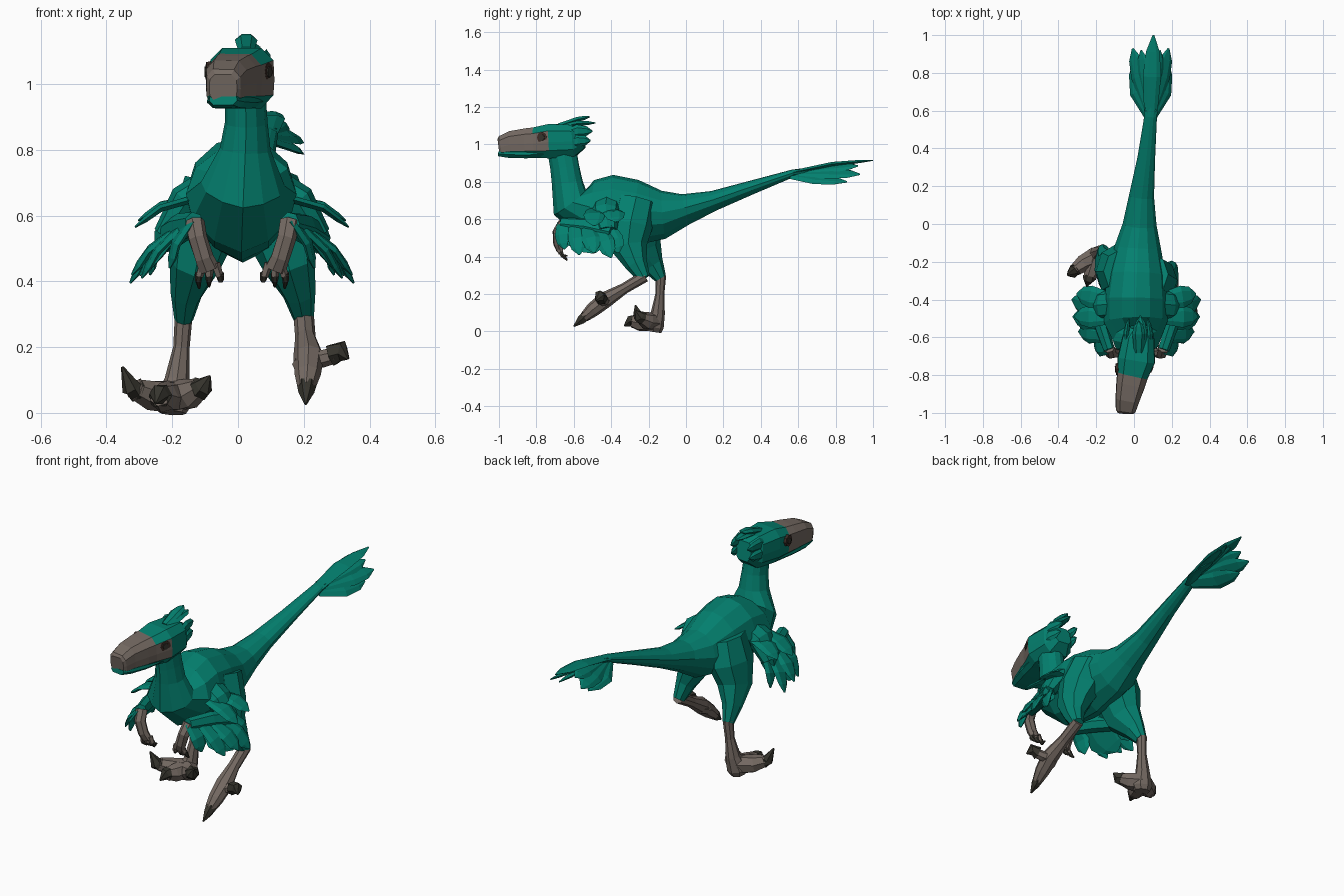
import bpy, bmesh, math
from mathutils import Vector as V

COLOURS = [("teal_feathers", (0.001, 0.215, 0.158)), ("brown_skin", (0.175, 0.142, 0.122)),
           ("dark_claw", (0.036, 0.034, 0.026)), ("dark_eye", (0.045, 0.026, 0.02))]
MATS = []
for name, c in COLOURS:
    m = bpy.data.materials.new(name)
    m.diffuse_color = (*c, 1)
    MATS.append(m)
TEAL, SKIN, CLAW, EYE = range(4)


def circle(n):
    k = 1 / math.cos(math.pi / n) ** 0.5
    return [(k * math.cos(2 * math.pi * i / n), k * math.sin(2 * math.pi * i / n)) for i in range(n)]


def tube(bm, rings, mat, n=8, prof=None, side=(1, 0, 0)):
    """Loft rings (x, y, z, half width, half height) along their path."""
    prof = prof or circle(n)
    pts = [V(r[:3]) for r in rings]
    loops = []
    for i, r in enumerate(rings):
        t = (pts[min(i + 1, len(pts) - 1)] - pts[max(i - 1, 0)]).normalized()
        ref = V(side).normalized()
        if abs(ref.dot(t)) > 0.9:
            ref = V((0, 1, 0))
        s = (ref - t * ref.dot(t)).normalized()
        u = t.cross(s)
        loops.append([bm.verts.new(pts[i] + s * r[3] * a + u * r[4] * b) for a, b in prof])
    k = len(prof)
    faces = [bm.faces.new(loops[0]), bm.faces.new(loops[-1])]
    for a, b in zip(loops, loops[1:]):
        faces += [bm.faces.new((a[j], a[(j + 1) % k], b[(j + 1) % k], b[j])) for j in range(k)]
    for f in faces:
        f.material_index = mat


def feather(bm, root, mid, tip, w, side=(1, 0, 0), thick=0.012):
    root, mid, tip = V(root), V(mid), V(tip)
    tube(bm, [(*root, w * .7, thick), (*mid, w, thick), (*mid.lerp(tip, .6), w * .75, thick * .8),
              (*tip, w * .1, .003)], TEAL, 6, side=side)


def claw(bm, a, b, c, r):
    tube(bm, [(*a, r, r), (*b, r * .8, r * .9), (*c, .004, .004)], CLAW, 6)


def finish(name, bm):
    bmesh.ops.recalc_face_normals(bm, faces=bm.faces[:])
    me = bpy.data.meshes.new(name)
    bm.to_mesh(me)
    bm.free()
    for m in MATS:
        me.materials.append(m)
    ob = bpy.data.objects.new(name, me)
    bpy.context.collection.objects.link(ob)
    return ob


def mirrored(half):
    return half + [(-a, b) for a, b in reversed(half) if a > 0]


# body: tail, trunk and neck in one loft, keeled underneath
bm = bmesh.new()
keel = [(0, 1.02), (.45, .93), (.85, .6), (1.02, .1), (.9, -.4), (.5, -.82), (0, -1.04)]
tube(bm, [(.098, .9, .9, .01, .008), (.088, .57, .845, .033, .02), (.065, .35, .77, .046, .036),
          (.04, .15, .70, .065, .052), (.03, 0, .655, .088, .08), (.02, -.12, .625, .12, .125),
          (.015, -.27, .635, .15, .172), (.01, -.4, .652, .165, .182), (.01, -.52, .65, .165, .158),
          (.015, -.62, .69, .125, .105), (.022, -.635, .8, .076, .08), (.025, -.648, .88, .064, .075),
          (.022, -.665, .98, .06, .075)], TEAL, prof=keel + [(-a, b) for a, b in reversed(keel[1:-1])])
finish("body", bm)

# head with a skin-coloured muzzle
bm = bmesh.new()
half = [(.6, 1), (.97, .6), (1, -.05), (.97, -.55), (.6, -1)]
tube(bm, [(.03, -.55, 1.03, .05, .05), (.024, -.6, 1.02, .085, .085), (.012, -.72, 1.018, .1, .092),
          (-.008, -.8, 1.01, .083, .082), (-.018, -.85, 1.008, .077, .078), (-.035, -.93, 1.003, .064, .069),
          (-.044, -.985, .99, .053, .056), (-.045, -1.0, .988, .042, .042)], TEAL, prof=mirrored(half))
bm.normal_update()
for f in bm.faces:
    c = f.calc_center_median()
    upper = abs(c.z - 1.01) < .05
    if (c.y < -.81 and c.z > .955) or (c.y < -.75 and upper and abs(f.normal.x) > .8):
        f.material_index = SKIN
# lower jaw
tube(bm, [(.005, -.72, .948, .08, .02), (-.018, -.85, .944, .073, .018), (-.036, -.94, .945, .06, .017),
          (-.045, -.998, .95, .043, .014)], TEAL, prof=mirrored([(.95, .9), (1, 0), (.7, -1)]))
finish("head", bm)

# eyes
for nm, p, d in (("right", (.089, -.768, 1.037), (1, -.45, 0)), ("left", (-.091, -.768, 1.037), (-1, -.06, 0))):
    bm = bmesh.new()
    p, d = V(p), V(d).normalized()
    side = d.cross(V((0, 0, 1)))
    for r, h, m in ((.032, .006, EYE), (.018, .01, CLAW)):
        tube(bm, [(*(p - d * .015), r, r), (*(p + d * h), r * .9, r * .9)], m, 8, side=side)
    finish("eye_" + nm, bm)

# crest feathers on the back of the head
bm = bmesh.new()
for x, zr, yt, zt in ((.025, 1.1, -.515, 1.148), (.035, 1.09, -.485, 1.115),
                      (.085, 1.055, -.5, 1.07), (-.04, 1.055, -.5, 1.07), (.09, 1.0, -.51, 1.02),
                      (-.045, 1.0, -.51, 1.02)):
    top = zr > 1.08
    feather(bm, (x, -.68 if top else -.64, zr), (x, -.58, (zr + zt) / 2 + .01), (.025 + (x - .025) * .8, yt, zt),
            .032, (1, 0, 0) if top else (0, .3, 1), .014)
finish("crest", bm)

# tail fan: centre feather, drooping side feathers
bm = bmesh.new()
feather(bm, (.088, .57, .85), (.095, .78, .895), (.103, 1.0, .915), .045)
for s in (-1, 1):
    x = .088
    feather(bm, (x, .57, .835), (x + s * .066, .70, .815), (x + s * .09, .86, .80), .05, (1, 0, -s * .6))
    feather(bm, (x, .59, .845), (x + s * .058, .78, .845), (x + s * .095, .93, .84), .05, (1, 0, -s * .6))
    feather(bm, (x, .6, .85), (x + s * .03, .8, .875), (x + s * .05, .92, .885), .04, (1, 0, -s * .6))
finish("tail_fan", bm)

# feathered arms and clawed hands
for s, nm in ((1, "right"), (-1, "left")):
    def P(x, y, z, *r):
        return (.012 + s * x, y, z, *r)
    bm = bmesh.new()
    tube(bm, [P(.08, -.42, .69, .075, .06), P(.17, -.43, .64, .075, .055), P(.235, -.42, .54, .05, .035)],
         TEAL, 8, side=(0, 1, 0))
    tube(bm, [P(.235, -.40, .53, .035, .045), P(.19, -.53, .56, .035, .045), P(.145, -.665, .575, .03, .035)], TEAL, 7)
    E, W = V(P(.22, -.41, .55)), V(P(.15, -.655, .585))
    along = W - E
    # web joining the forearm feathers, then the long tips
    feather(bm, E.lerp(W, .5), P(.245, -.51, .50), P(.31, -.49, .42), .12, along)
    for i, t in enumerate((P(.28, -.36, .42), P(.34, -.40, .395), P(.335, -.49, .42), P(.305, -.57, .41),
                           P(.22, -.65, .44))):
        r = E.lerp(W, i / 4)
        mid = r.lerp(V(t), .55) + V((s * .012, 0, .01))
        feather(bm, r, mid, t, .047, along)
    for y, tip in ((-.40, P(.315, -.37, .585)), (-.49, P(.325, -.49, .565))):
        r = V(P(.15, y, .65))
        feather(bm, r, r.lerp(V(tip), .5) + V((s * .01, 0, .015)), tip, .055, (0, 1, 0))
    finish("wing_" + nm, bm)
    bm = bmesh.new()
    tube(bm, [P(.145, -.655, .58, .03, .028), P(.135, -.685, .53, .028, .028), P(.115, -.685, .47, .028, .024),
              P(.1, -.675, .435, .032, .018)], SKIN, 7)
    for dx, zt in ((-.032, .405), (0, .385), (.03, .38)):
        tube(bm, [P(.1 + dx * .6, -.675, .455, .013, .014), P(.1 + dx, -.67, .415, .011, .012)], SKIN, 5)
        claw(bm, P(.1 + dx, -.67, .425), P(.1 + dx * 1.1, -.66, .405), P(.1 + dx, -.635, zt), .012)
    finish("hand_" + nm, bm)

# thighs
THIGHS = {"left": [(-.07, -.25, .7, .09, .11), (-.1, -.25, .57, .1, .135), (-.133, -.24, .45, .075, .105),
                   (-.158, -.18, .36, .046, .06), (-.165, -.137, .285, .028, .032)],
          "right": [(.09, -.27, .7, .09, .11), (.125, -.30, .56, .105, .115), (.157, -.305, .45, .077, .095),
                    (.187, -.265, .36, .048, .058), (.2, -.225, .285, .03, .034)]}
for nm, rings in THIGHS.items():
    bm = bmesh.new()
    tube(bm, rings, TEAL, 8)
    finish("thigh_" + nm, bm)

# planted left foot, toes spread
bm = bmesh.new()
tube(bm, [(-.165, -.135, .3, .026, .028), (-.172, -.14, .2, .024, .023), (-.185, -.15, .1, .037, .036),
          (-.198, -.17, .03, .055, .05), (-.2, -.175, 0, .04, .042)], SKIN, 8)
for a, b, c, top in (((-.27, -.21, .055), (-.325, -.255, .075), (-.352, -.27, .14), .032),
                     ((-.225, -.25, .047), (-.24, -.295, .055), (-.25, -.33, .03), .032),
                     ((-.145, -.21, .058), (-.105, -.25, .08), (-.086, -.27, .112), .03)):
    tube(bm, [(-.198, -.17, .05, .052, .048), (*a, .044, .044), (*V(a).lerp(V(b), .8), top, top)], SKIN, 7)
    claw(bm, V(a).lerp(V(b), .7), b, c, .035)
finish("foot_left", bm)

# raised right foot, toes pointing down
bm = bmesh.new()
tube(bm, [(.2, -.22, .295, .03, .03), (.205, -.33, .23, .03, .028), (.215, -.43, .17, .045, .042),
          (.212, -.5, .115, .038, .038), (.208, -.545, .075, .026, .026)], SKIN, 8)
claw(bm, (.209, -.535, .085), (.208, -.56, .062), (.206, -.6, .027), .028)
tube(bm, [(.215, -.43, .165, .034, .034), (.26, -.445, .165, .028, .026), (.295, -.455, .175, .025, .024)], SKIN, 7)
claw(bm, (.283, -.452, .175), (.318, -.462, .188), (.335, -.48, .165), .034)
tube(bm, [(.205, -.42, .16, .03, .03), (.185, -.455, .145, .02, .022), (.185, -.48, .13, .01, .012)], SKIN, 6)
finish("foot_right", bm)
